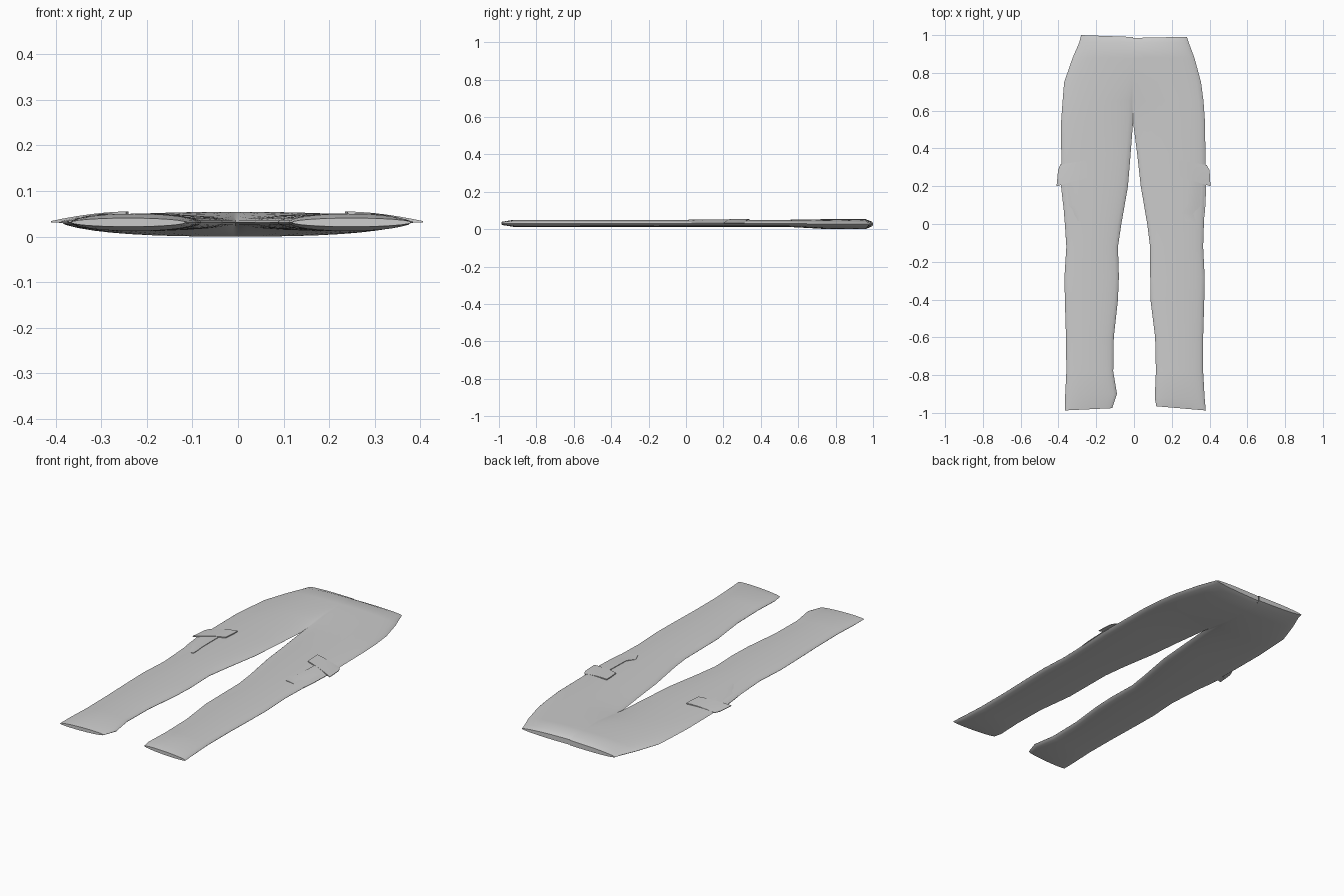
import bpy, bmesh, math

cube = bpy.data.objects.get("Cube")
if cube:
    bpy.data.objects.remove(cube)

grey = bpy.data.materials.new("light grey cloth")
grey.use_nodes = True
COLOUR = (0.6, 0.6, 0.6, 1)
grey.diffuse_color = COLOUR
grey.node_tree.nodes["Principled BSDF"].inputs["Base Color"].default_value = COLOUR

CENTRE = -0.005


def finish(bm, name, angle):
    bmesh.ops.remove_doubles(bm, verts=bm.verts, dist=0.0005)
    bmesh.ops.dissolve_degenerate(bm, edges=bm.edges, dist=0.0002)
    bmesh.ops.recalc_face_normals(bm, faces=bm.faces)
    mesh = bpy.data.meshes.new(name)
    bm.to_mesh(mesh)
    bm.free()
    mesh.materials.append(grey)
    obj = bpy.data.objects.new(name, mesh)
    bpy.context.collection.objects.link(obj)
    bpy.ops.object.select_all(action='DESELECT')
    obj.select_set(True)
    bpy.context.view_layer.objects.active = obj
    bpy.ops.object.shade_smooth_by_angle(angle=math.radians(angle))


def skin(bm, rows):
    for a, b in zip(rows, rows[1:]):
        for i in range(len(a) - 1):
            bm.faces.new((a[i], a[i + 1], b[i + 1], b[i]))


# Outline of each half from waist to hem: y, inner x, outer x
LEFT = [(0.985, 0, .28), (.96, 0, .29), (.88, 0, .32), (.75, 0, .355), (.65, 0, .368),
        (.54, 0, .376), (.37, .017, .378), (.2, .036, .38), (0, .07, .37),
        (-.12, .085, .366), (-.28, .086, .374), (-.4, .087, .372), (-.6, .112, .366),
        (-.78, .116, .366), (-.92, .11, .374), (-.965, .118, .38)]
RIGHT = [(0.99, 0, .28), (.96, 0, .29), (.88, 0, .325), (.75, 0, .37), (.65, 0, .378),
         (.54, 0, .386), (.37, .018, .385), (.2, .032, .382), (0, .067, .366),
         (-.12, .085, .358), (-.28, .08, .368), (-.4, .085, .366), (-.6, .107, .36),
         (-.78, .11, .358), (-.9, .09, .364), (-.975, .115, .366)]
COLUMNS = [0.5 - 0.5 * math.cos(math.pi * i / 12) for i in range(13)]


def half_of_trousers(bm, outline, side, waist_rise, hem_drop):
    sheets = []
    last = len(outline) - 1
    for sign in (1, -1):
        rows = []
        for r, (y, inner, outer) in enumerate(outline):
            blend = min(1, max(0, (y - 0.54) / 0.2))
            depth = 0.019 + 0.008 * blend
            mid = 0.031 - 0.004 * blend
            if r in (0, last):
                depth *= 0.5
            x0 = CENTRE if y > 0.5 else side * inner
            x1 = side * outer
            row = []
            for u in COLUMNS:
                leg = max(0, 4 * u * (1 - u)) ** 0.5
                hip = max(0, 1 - u ** 2.6) ** 0.6
                h = leg + (hip - leg) * blend
                shear = (waist_rise if r == 0 else hem_drop if r == last else 0) * u
                row.append(bm.verts.new((x0 + (x1 - x0) * u, y + shear,
                                         mid + sign * depth * h)))
            rows.append(row)
        skin(bm, rows)
        sheets.append(rows)
    # close the waist and the hem
    for r in (0, last):
        skin(bm, [sheets[0][r], sheets[1][r]])


bm = bmesh.new()
half_of_trousers(bm, LEFT, 1, 0.006, -0.022)
half_of_trousers(bm, RIGHT, -1, 0.01, -0.012)
finish(bm, "trousers", 55)


# Thin curved plate wrapped over the outer side of a thigh
def patch(name, rows, side, edge_z, rise):
    bm = bmesh.new()
    steps = 6
    top, base = [], []
    for inner, y_in, outer, y_out in rows:
        t_row, b_row = [], []
        for i in range(steps + 1):
            u = i / steps
            x = side * (inner + (outer - inner) * u)
            y = y_in + (y_out - y_in) * u
            t_row.append(bm.verts.new((x, y, edge_z + rise * (1 - u ** 1.7))))
            b_row.append(bm.verts.new((x, y, edge_z - 0.003)))
        top.append(t_row)
        base.append(b_row)
    skin(bm, top)
    skin(bm, base)
    for r in (0, -1):
        skin(bm, [top[r], base[r]])
    for c in (0, -1):
        skin(bm, [[row[c] for row in top], [row[c] for row in base]])
    finish(bm, name, 40)


# Cargo pockets with flaps
patch("left_pocket", [(.29, .25, .384, .25), (.285, .1, .378, .1),
                      (.255, .06, .374, .05), (.275, .014, .368, .01)], 1, 0.033, 0.018)
patch("right_pocket", [(.28, .25, .392, .25), (.28, .1, .375, .1),
                       (.275, .05, .355, .05), (.275, .013, .33, .022)], -1, 0.033, 0.018)
patch("left_flap", [(.235, .338, .385, .312), (.235, .3, .4, .285),
                    (.24, .25, .405, .2)], 1, 0.034, 0.021)
patch("right_flap", [(.24, .34, .39, .315), (.24, .3, .402, .285),
                     (.245, .245, .41, .2)], -1, 0.034, 0.021)
